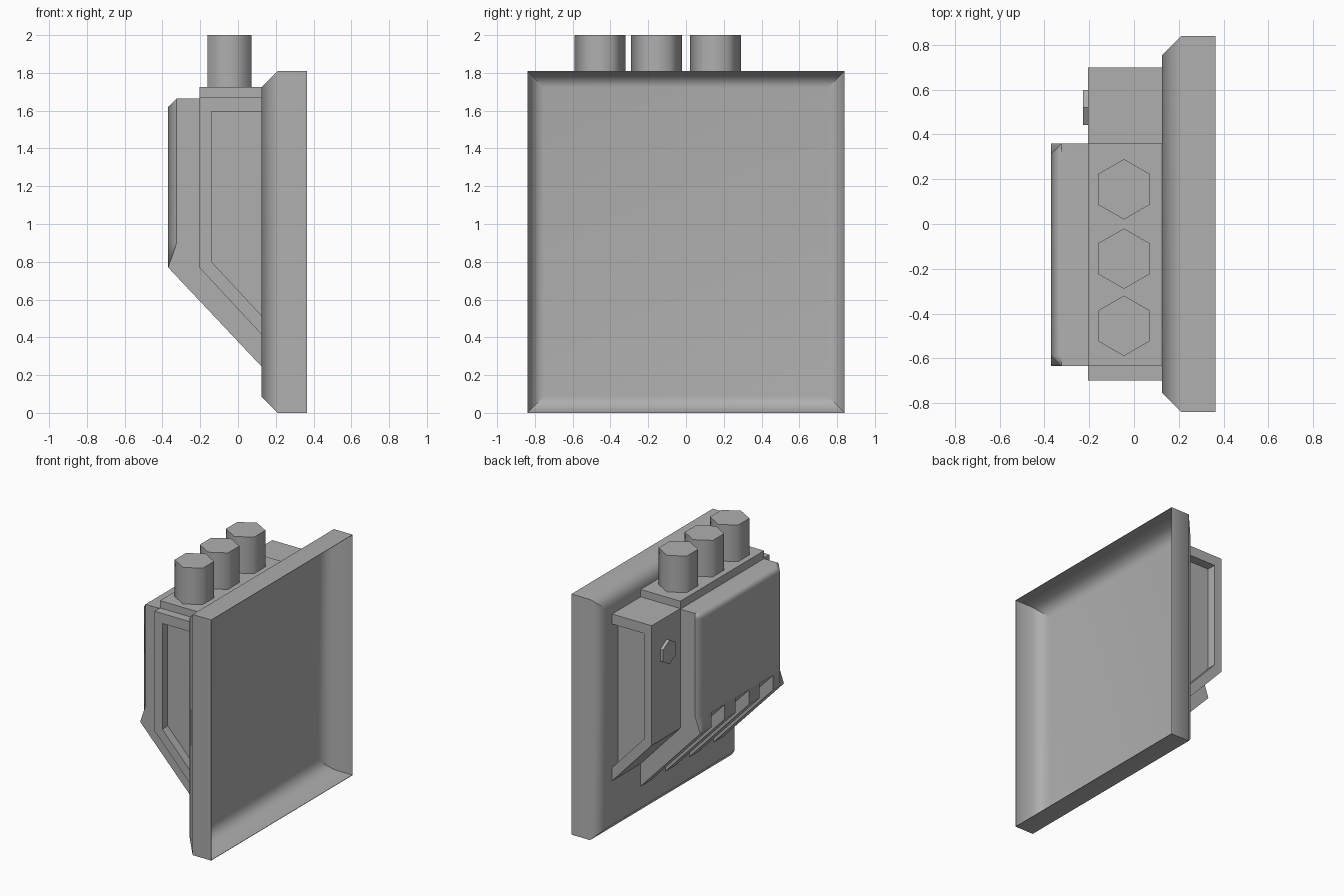
import bpy, bmesh, math
from mathutils import Matrix

if "Cube" in bpy.data.objects:
    bpy.data.objects.remove(bpy.data.objects["Cube"])

# Mid grey used on every part
grey = bpy.data.materials.new("mid_grey")
grey.diffuse_color = (0.43, 0.43, 0.43, 1)
grey.use_nodes = True
grey.node_tree.nodes["Principled BSDF"].inputs["Base Color"].default_value = grey.diffuse_color


def finish(name, bm):
    bmesh.ops.recalc_face_normals(bm, faces=bm.faces)
    me = bpy.data.meshes.new(name)
    bm.to_mesh(me)
    bm.free()
    me.materials.append(grey)
    ob = bpy.data.objects.new(name, me)
    bpy.context.collection.objects.link(ob)
    return ob


def loft(name, loops):
    """Closed solid through rings of equal point count, capped at both ends."""
    bm = bmesh.new()
    rings = [[bm.verts.new(p) for p in loop] for loop in loops]
    n = len(rings[0])
    for a, b in zip(rings, rings[1:]):
        for i in range(n):
            j = (i + 1) % n
            bm.faces.new((a[i], a[j], b[j], b[i]))
    bm.faces.new(rings[0])
    bm.faces.new(rings[-1])
    return finish(name, bm)


def prism(name, profile, y0, y1):
    return loft(name, [[(x, y, z) for x, z in profile] for y in (y0, y1)])


def hexagon(name, r, depth, matrix):
    bm = bmesh.new()
    bmesh.ops.create_cone(bm, cap_ends=True, segments=6, radius1=r, radius2=r,
                          depth=depth, matrix=matrix)
    return finish(name, bm)


def cut(ob, cutter):
    m = ob.modifiers.new("cut", 'BOOLEAN')
    m.operation = 'DIFFERENCE'
    m.solver = 'EXACT'
    m.object = cutter
    bpy.context.view_layer.objects.active = ob
    bpy.ops.object.modifier_apply(modifier=m.name)
    bpy.data.objects.remove(cutter)


def smooth(ob, degrees, weighted=True):
    bpy.ops.object.select_all(action='DESELECT')
    ob.select_set(True)
    bpy.context.view_layer.objects.active = ob
    bpy.ops.object.shade_smooth_by_angle(angle=math.radians(degrees))
    if weighted:
        ob.modifiers.new("weighted", 'WEIGHTED_NORMAL').keep_sharp = True


# Mounting plate: thin pressed tray, open on the right, chamfered on the left
def plate_ring(x, inset):
    h, t = 0.84 - inset, 1.81 - inset
    return [(x, -h, inset), (x, h, inset), (x, h, t), (x, -h, t)]


T = 0.003
plate = loft("mounting_plate", [plate_ring(0.125 + T, 0.085 + T), plate_ring(0.21 + T, T),
                                plate_ring(0.365, T), plate_ring(0.365, 0),
                                plate_ring(0.21, 0), plate_ring(0.125, 0.085)])
smooth(plate, 50)

# Main housing: chamfered outer edges, sloped underside
Y0, Y1, C, X = -0.635, 0.36, 0.045, 0.125
edge = [(X, 1.665), (-0.325, 1.665), (-0.325, 1.62), (-0.325, 0.9),
        (-0.37, 0.77), (X, 0.245)]
face = [(X, 1.665), (-0.325, 1.665), (-0.37, 1.62), (-0.37, 0.9),
        (-0.37, 0.77), (X, 0.245)]
housing = loft("main_housing", [[(x, y, z) for x, z in p] for y, p in
                                ((Y0, edge), (Y0 + C, face), (Y1 - C, face), (Y1, edge))])

# Three grooves along the sloped underside
for i in range(3):
    y = 0.148 - 0.286 * i
    cut(housing, prism("groove_cutter", [(-0.42, 0.933), (0.2, 0.276),
                                         (0.2, 0.0), (-0.42, 0.6)], y - 0.08, y + 0.08))
smooth(housing, 50)

# Keep the upright chamfers of the housing crisp
for e in housing.data.edges:
    a, b = (housing.data.vertices[v].co for v in e.vertices)
    if abs(a.x - b.x) + abs(a.y - b.y) < 1e-4 and abs(a.z - b.z) > 0.5:
        e.use_edge_sharp = True

# Wider side box with a recessed panel at each end
side = prism("side_box", [(X, 1.67), (-0.205, 1.67), (-0.205, 0.77), (X, 0.415)],
             -0.70, 0.70)
for s in (-1, 1):
    cut(side, prism("recess_cutter", [(0.2, 1.595), (-0.14, 1.595), (-0.14, 0.80),
                                      (0.2, 0.434)], s * 0.63, s * 0.8))

# Raised top block carrying the terminals
prism("top_block", [(X, 1.60), (-0.205, 1.60), (-0.205, 1.725), (X, 1.725)], Y0, Y1)

# Hexagonal terminals, softly shaded sides
for i, y in enumerate((0.155, -0.155, -0.455)):
    smooth(hexagon(f"terminal_{i + 1}", 0.135, 0.30,
                   Matrix.Translation((-0.045, y, 1.85))), 62, False)

# Small hexagonal knob on the outer face of the side box
hexagon("side_knob", 0.09, 0.045,
        Matrix.Translation((-0.2055, 0.52, 1.41)) @ Matrix.Rotation(math.radians(90), 4, 'Y')
        @ Matrix.Rotation(math.radians(90), 4, 'Z'))
